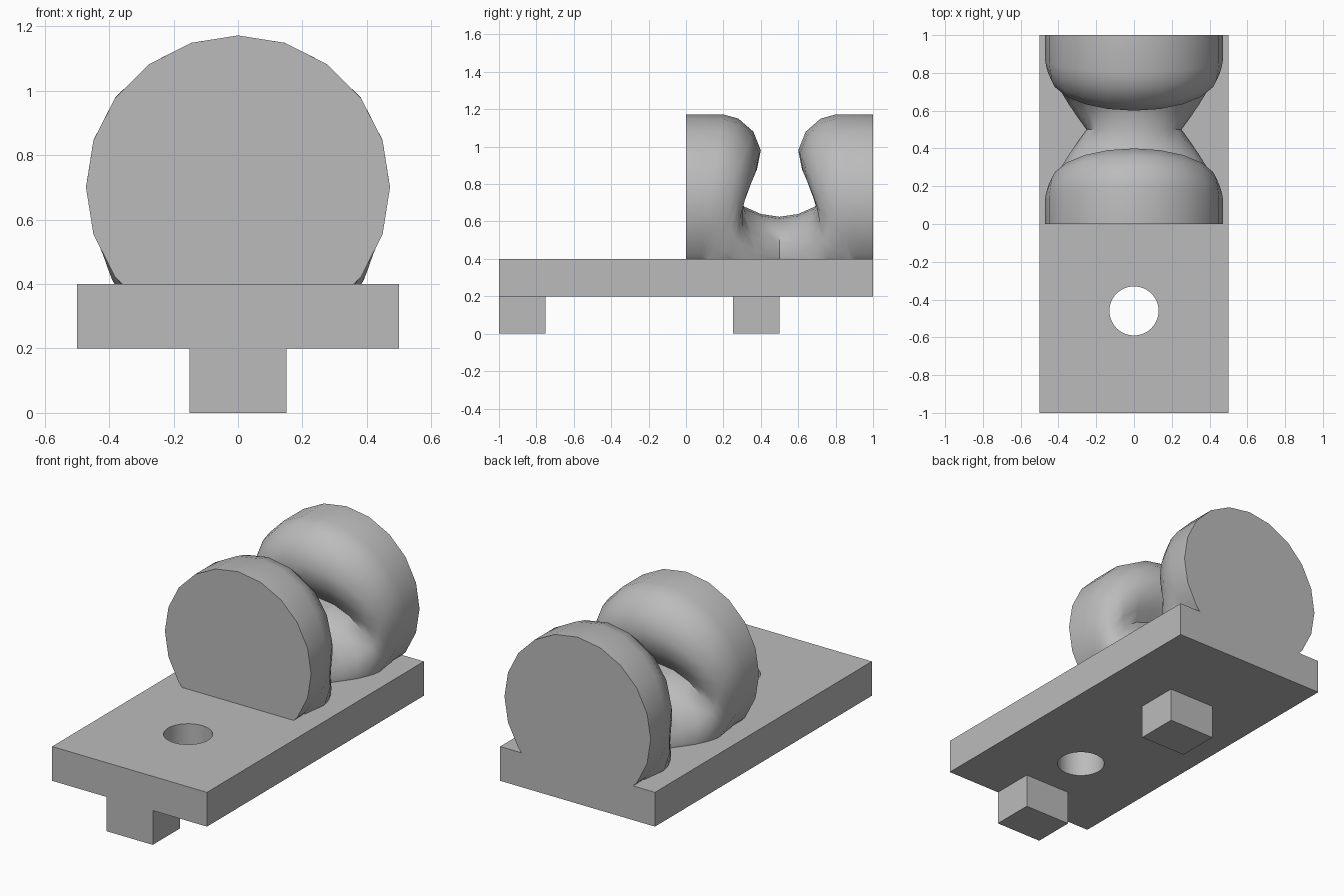
import bpy, bmesh, math

if "Cube" in bpy.data.objects:
    bpy.data.objects.remove(bpy.data.objects["Cube"])

grey = bpy.data.materials.new("plain_grey")
grey.diffuse_color = (0.5, 0.5, 0.5, 1)
grey.use_nodes = True
grey.node_tree.nodes["Principled BSDF"].inputs["Base Color"].default_value = grey.diffuse_color


def box(name, x, y, z):
    bpy.ops.mesh.primitive_cube_add(size=1, location=[(a + b) / 2 for a, b in (x, y, z)])
    ob = bpy.context.object
    ob.name = name
    ob.scale = [b - a for a, b in (x, y, z)]
    bpy.ops.object.transform_apply(location=True, scale=True)
    ob.data.materials.append(grey)
    return ob


# pegs under the plate
box("front_peg", (-0.15, 0.15), (-1, -0.75), (0, 0.2))
box("rear_peg", (-0.15, 0.15), (0.25, 0.5), (0, 0.2))

# base plate with a round through hole
plate = box("base_plate", (-0.5, 0.5), (-1, 1), (0.2, 0.4))
bpy.ops.mesh.primitive_cylinder_add(vertices=48, radius=0.13, depth=1, location=(0, -0.46, 0.3))
cutter = bpy.context.object
cutter.name = "hole_cutter"
cutter.data.materials.append(grey)
mod = plate.modifiers.new("hole", 'BOOLEAN')
mod.object, mod.operation, mod.solver = cutter, 'DIFFERENCE', 'EXACT'
bpy.context.view_layer.objects.active = plate
bpy.ops.object.modifier_apply(modifier="hole")
bpy.data.objects.remove(cutter)

# saddle: tilting rings, each given by top (y, z), bottom (y, z) and half width
RINGS = [
    (0.00, 1.172, 0.00, 0.228, 0.472),
    (0.20, 1.172, 0.05, 0.23, 0.472),
    (0.28, 1.15, 0.05, 0.23, 0.465),
    (0.36, 1.08, 0.04, 0.23, 0.455),
    (0.40, 0.98, 0.04, 0.23, 0.44),
    (0.38, 0.88, 0.10, 0.22, 0.425),
    (0.33, 0.81, 0.20, 0.20, 0.41),
    (0.28, 0.75, 0.34, 0.20, 0.38),
    (0.31, 0.68, 0.44, 0.20, 0.34),
    (0.40, 0.64, 0.49, 0.20, 0.29),
    (0.50, 0.625, 0.50, 0.20, 0.25),
]
SIDES = 20
rings = RINGS + [(1 - a, b, 1 - c, d, w) for a, b, c, d, w in RINGS[-2::-1]]
bm = bmesh.new()
loops = []
for ty, tz, by, bz, w in rings:
    loop = []
    for i in range(SIDES):
        a = 2 * math.pi * i / SIDES
        c = math.cos(a)
        loop.append(bm.verts.new((w * math.sin(a), (ty + by + c * (ty - by)) / 2,
                                  (tz + bz + c * (tz - bz)) / 2)))
    loops.append(loop)
for p, q in zip(loops, loops[1:]):
    for i in range(SIDES):
        j = (i + 1) % SIDES
        bm.faces.new((p[i], p[j], q[j], q[i]))
bm.faces.new(loops[0])
bm.faces.new(loops[-1])
bmesh.ops.recalc_face_normals(bm, faces=bm.faces)
# trim away what would lie inside the plate
bmesh.ops.bisect_plane(bm, geom=bm.verts[:] + bm.edges[:] + bm.faces[:],
                       plane_co=(0, 0, 0.4), plane_no=(0, 0, 1), clear_inner=True)
me = bpy.data.meshes.new("saddle")
bm.to_mesh(me)
bm.free()
me.materials.append(grey)
saddle = bpy.data.objects.new("saddle", me)
bpy.context.collection.objects.link(saddle)

# smooth shading with sharp rims
for ob in (saddle, plate):
    bpy.ops.object.select_all(action='DESELECT')
    ob.select_set(True)
    bpy.context.view_layer.objects.active = ob
    bpy.ops.object.shade_smooth_by_angle(angle=math.radians(40))
